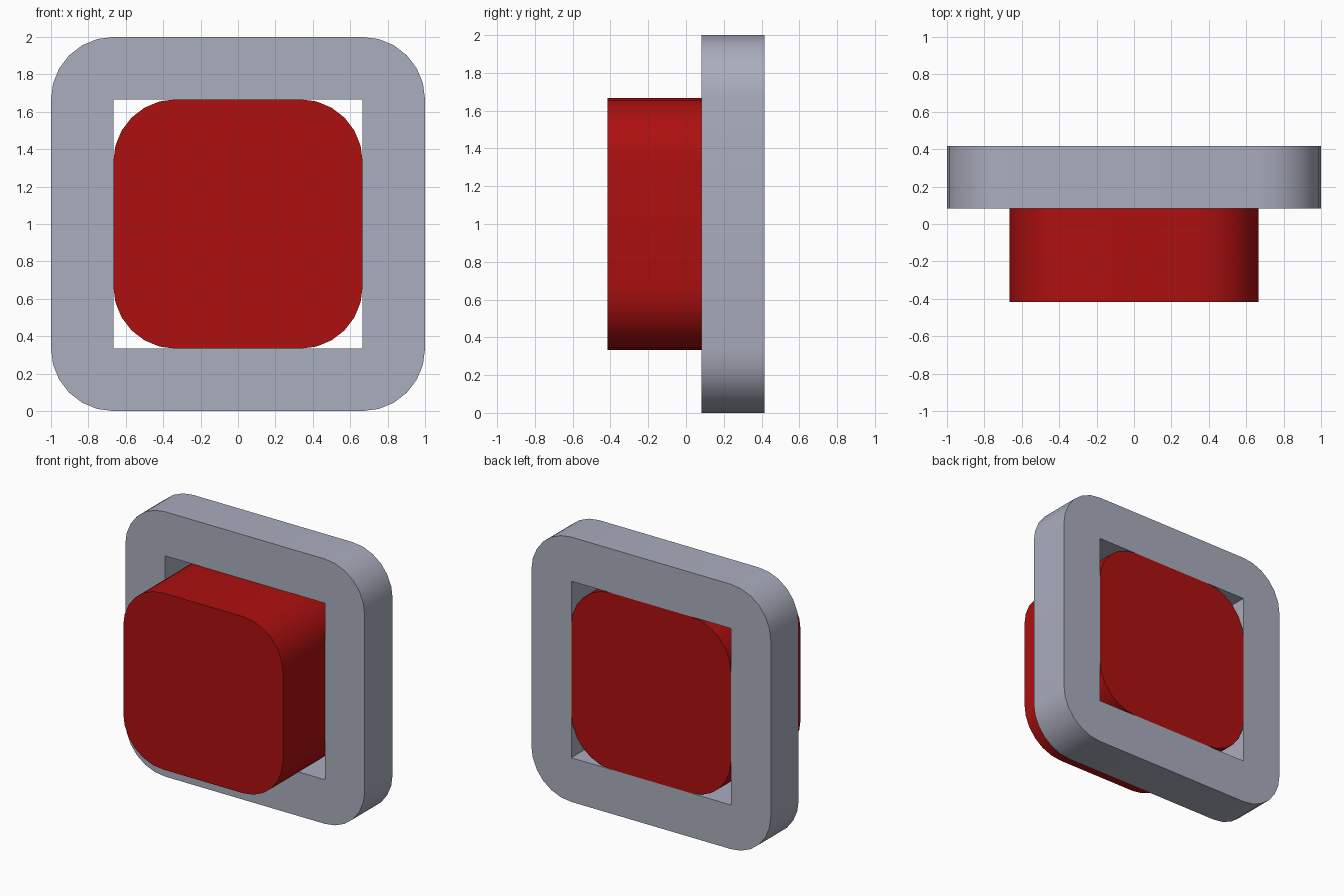
import bpy, bmesh
from math import sin, cos, pi
from mathutils import Vector

cube = bpy.data.objects.get("Cube")
if cube:
    bpy.data.objects.remove(cube)

SEGMENTS = 6          # facets per rounded corner
RADIUS = 1 / 3
OPENING = 2 / 3       # half width of the opening and of the block
FRONT, FRAME_FRONT, BACK = -5 / 12, 1 / 12, 5 / 12


def material(name, color):
    mat = bpy.data.materials.new(name)
    mat.use_nodes = True
    mat.diffuse_color = color
    mat.node_tree.nodes["Principled BSDF"].inputs["Base Color"].default_value = color
    return mat


def corner_arcs(half, y):
    """Four corner arcs of a rounded square standing in the xz plane."""
    arcs = []
    for k in range(4):
        a0 = k * pi / 2
        sx = 1 if k in (0, 3) else -1
        sz = 1 if k < 2 else -1
        cx, cz = sx * (half - RADIUS), 1 + sz * (half - RADIUS)
        angles = [a0 + pi / 2 * i / SEGMENTS for i in range(SEGMENTS + 1)]
        arcs.append([Vector((cx + RADIUS * cos(a), y, cz + RADIUS * sin(a))) for a in angles])
    return arcs


def finish(name, bm, depth, mat):
    """Extrude the flat profile backwards and make the object."""
    result = bmesh.ops.extrude_face_region(bm, geom=bm.faces[:], use_keep_orig=True)
    moved = [g for g in result["geom"] if isinstance(g, bmesh.types.BMVert)]
    bmesh.ops.translate(bm, verts=moved, vec=(0, depth, 0))
    bmesh.ops.recalc_face_normals(bm, faces=bm.faces[:])
    mesh = bpy.data.meshes.new(name)
    bm.to_mesh(mesh)
    bm.free()
    mesh.materials.append(mat)
    obj = bpy.data.objects.new(name, mesh)
    bpy.context.collection.objects.link(obj)
    bpy.ops.object.select_all(action="DESELECT")
    obj.select_set(True)
    bpy.context.view_layer.objects.active = obj
    bpy.ops.object.shade_smooth_by_angle()
    return obj


grey = material("cool grey", (0.40, 0.42, 0.51, 1))
red = material("deep red", (0.42, 0.005, 0.005, 1))

# Frame: rounded outside, square opening
bm = bmesh.new()
outer = [[bm.verts.new(p) for p in arc] for arc in corner_arcs(1, FRAME_FRONT)]
inner = [bm.verts.new((sx * OPENING, FRAME_FRONT, 1 + sz * OPENING))
         for sx, sz in ((1, 1), (-1, 1), (-1, -1), (1, -1))]
for k in range(4):
    n = (k + 1) % 4
    bm.faces.new(outer[k] + [inner[k]])
    bm.faces.new([outer[k][-1], outer[n][0], inner[n], inner[k]])
finish("frame", bm, BACK - FRAME_FRONT, grey)

# Button block: fills the opening and stands out in front
bm = bmesh.new()
bm.faces.new([bm.verts.new(p) for arc in corner_arcs(OPENING, FRONT) for p in arc])
finish("button_block", bm, BACK - FRONT, red)
